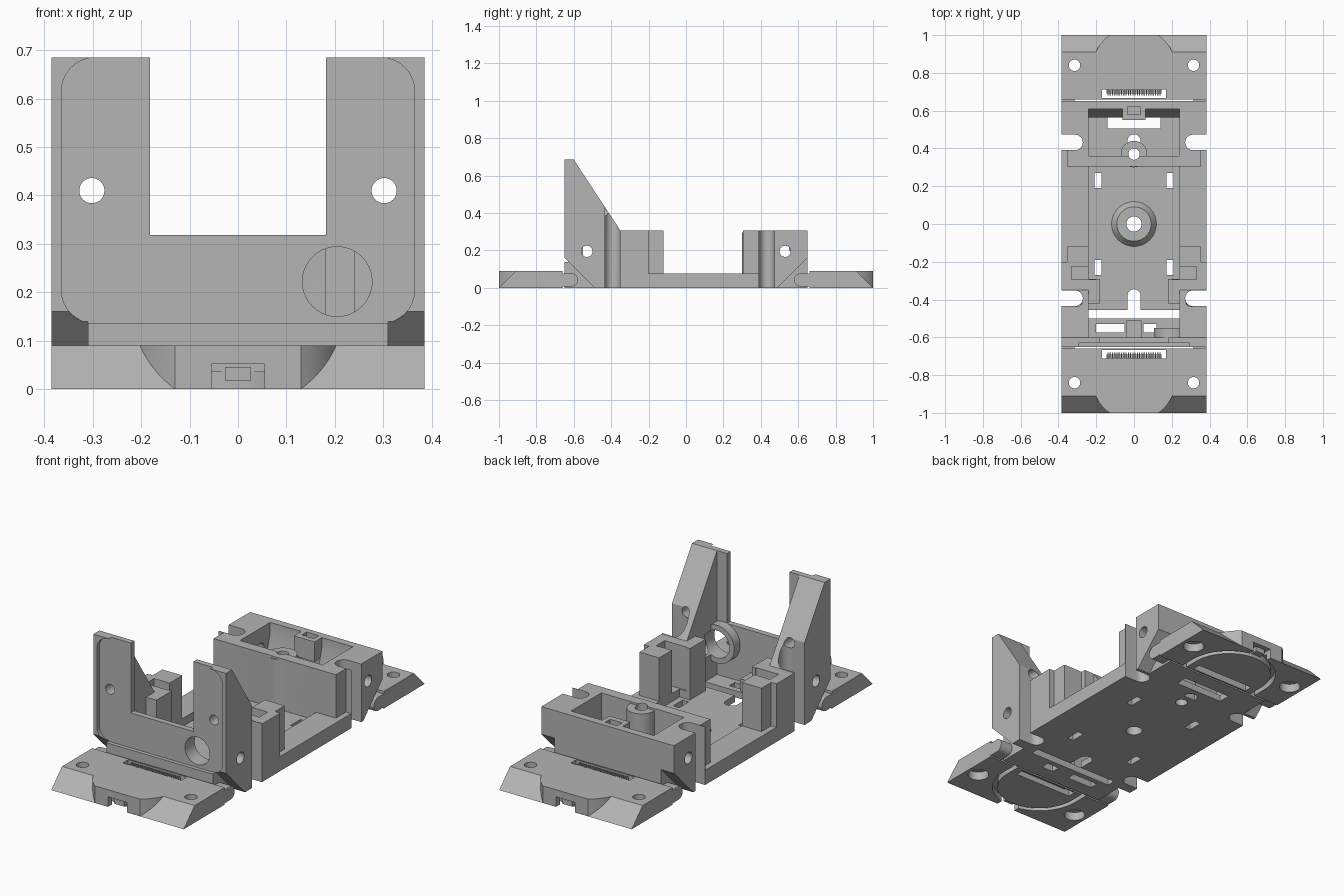
import bpy, bmesh, math
from mathutils import Vector

cube = bpy.data.objects.get("Cube")
if cube:
    bpy.data.objects.remove(cube)

mat = bpy.data.materials.new("matte grey")
mat.use_nodes = True
GREY = (0.46, 0.46, 0.46, 1)
mat.diffuse_color = GREY
mat.node_tree.nodes["Principled BSDF"].inputs["Base Color"].default_value = GREY


def prism(points, axis, lo, hi, name="tool", top_scale=1):
    """Extrude a 2D outline along an axis, keeping the other axes in order."""
    bm = bmesh.new()
    rings = []
    mid = sum((Vector(p) for p in points), Vector((0, 0))) / len(points)
    for level, k in ((lo, 1), (hi, top_scale)):
        ring = []
        for p in points:
            co = list(mid + (Vector(p) - mid) * k)
            co.insert(axis, level)
            ring.append(bm.verts.new(co))
        rings.append(ring)
    n = len(points)
    for ring in rings:
        bm.faces.new(ring)
    for i in range(n):
        j = (i + 1) % n
        bm.faces.new((rings[0][i], rings[0][j], rings[1][j], rings[1][i]))
    bmesh.ops.recalc_face_normals(bm, faces=bm.faces)
    mesh = bpy.data.meshes.new(name)
    bm.to_mesh(mesh)
    bm.free()
    mesh.materials.append(mat)
    ob = bpy.data.objects.new(name, mesh)
    bpy.context.collection.objects.link(ob)
    return ob


def box(x0, x1, y0, y1, z0, z1, name="tool"):
    y0, y1 = sorted((y0, y1))
    x0, x1 = sorted((x0, x1))
    return prism([(x0, y0), (x1, y0), (x1, y1), (x0, y1)], 2, z0, z1, name)


def arc(u, v, r, start, end, n):
    return [(u + r * math.cos(math.radians(start + (end - start) * i / n)),
             v + r * math.sin(math.radians(start + (end - start) * i / n)))
            for i in range(n + 1)]


def cyl(u, v, r, axis, lo, hi, name="tool", top_scale=1):
    return prism(arc(u, v, r, 0, 360, 40)[:-1], axis, lo, hi, name, top_scale)


def combine(target, operation, *tools):
    for tool in tools:
        tool.hide_render = True
        mod = target.modifiers.new("shape", 'BOOLEAN')
        mod.operation = operation
        mod.solver = 'EXACT'
        mod.object = tool
        bpy.context.view_layer.objects.active = target
        bpy.ops.object.modifier_apply(modifier=mod.name)
        bpy.data.objects.remove(tool)


def add(target, *tools):
    combine(target, 'UNION', *tools)


def cut(target, *tools):
    combine(target, 'DIFFERENCE', *tools)


def smooth(ob):
    bpy.ops.object.select_all(action='DESELECT')
    ob.select_set(True)
    bpy.context.view_layer.objects.active = ob
    bpy.ops.object.shade_smooth_by_angle(angle=math.radians(30))


W, IN = 0.385, 0.24        # half width, half width of the channel
FLOOR, RAIL, DECK = 0.035, 0.077, 0.305

# Base tray with raised side rails and the rear box
body = box(-W, W, -0.65, 0.65, 0, RAIL, "body")
add(body, box(-W, W, 0.305, 0.65, 0, DECK))
cut(body, box(-IN, IN, -0.6, 0.305, FLOOR, 1),
    box(-IN, IN, 0.36, 0.61, FLOOR, 1))

# Front uprights, side walls and inner columns
side = [(-0.65, 0), (-0.65, 0.685), (-0.6, 0.685), (-0.35, DECK),
        (-0.12, DECK), (-0.12, 0)]
for s in (-1, 1):
    lo, hi = sorted((s * IN, s * W))
    add(body, prism(side, 0, lo, hi),
        box(s * 0.18, s * 0.26, -0.42, -0.29, 0, DECK))
    cut(body, box(s * 0.2, s * 0.33, -0.295, -0.225, RAIL, 1))

# U-shaped front wall with a boss behind the round window
add(body, box(-0.26, 0.26, -0.65, -0.6, 0, 0.318),
    cyl(0.205, 0.222, 0.1, 1, -0.61, -0.55))
for s in (-1, 1):
    add(body, box(s * 0.182, s * 0.26, -0.65, -0.6, 0.2, 0.685))
cut(body, cyl(0.205, 0.222, 0.072, 1, -0.7, -0.5))

# Shallow rounded recess in the front wall
frame = []
for cx, cz, a in ((0.295, 0.615, 0), (-0.295, 0.615, 90),
                  (-0.295, 0.205, 180), (0.295, 0.205, 270)):
    frame += arc(cx, cz, 0.07, a, a + 90, 8)
cut(body, prism(frame, 1, -0.7, -0.63))

# Rear box fittings: screw boss and clip block
add(body, cyl(0, 0.37, 0.07, 2, 0.02, DECK - 0.01),
    box(-0.06, 0.06, 0.55, 0.62, 0.2, DECK))
for s in (-1, 1):
    add(body, prism([(0.565, 0.1), (0.62, 0.1), (0.62, 0.28)], 0,
                    *sorted((s * 0.06, s * 0.25))))
cut(body, cyl(0, 0.37, 0.03, 2, -1, 1), box(-0.035, 0.035, 0.58, 0.62, 0.25, 1),
    box(-0.14, 0.14, 0.505, 0.57, -1, 0.08),
    prism(arc(0, 0.44, 0.035, 0, 180, 10) + [(-0.035, 0.43), (0.035, 0.43)], 2, -1, 0.2))

# Raised ring in the middle of the floor
add(body, cyl(0, 0, 0.13, 2, 0.02, RAIL - 0.005, top_scale=0.7))
cut(body, cyl(0, 0, 0.04, 2, -1, 1))

# Floor openings behind the front wall, and a centre post
add(body, box(-0.04, 0.04, -0.61, -0.51, 0.01, 0.1))
cut(body, box(-0.25, 0.25, -0.5, -0.455, -1, RAIL + 0.01),
    prism(arc(0, -0.38, 0.035, 0, 180, 10) + [(-0.035, -0.47), (0.035, -0.47)], 2, -1, 0.2),
    box(-0.2, -0.05, -0.575, -0.53, -1, 0.1),
    box(0.05, 0.12, -0.575, -0.53, -1, 0.1))

# Repeated cuts on both sides and both ends
for s in (-1, 1):
    cut(body, cyl(s * 0.302, 0.41, 0.026, 1, -0.7, -0.3))
    for e, slot_y in ((-1, -0.393), (1, 0.432)):
        notch = arc(0.312, slot_y, 0.041, 90, 270, 14)
        notch += [(0.5, slot_y - 0.041), (0.5, slot_y + 0.041)]
        hinge = [(e * 0.48, -0.01), (e * 0.66, 0.17), (e * 0.66, -0.01)]
        cut(body,
            prism([(s * x, y) for x, y in notch], 2, -1, 1),
            cyl(e * 0.53, 0.195, 0.03, 0, *sorted((s * 0.2, s * 0.5))),
            prism(hinge, 0, *sorted((s * 0.31, s * 0.5))),
            box(s * 0.173, s * 0.208, e * 0.19, e * 0.27, -1, 0.1))
    cut(body, box(s * 0.355, s * 0.5, -0.2, -0.1, RAIL, 1),
        box(s * 0.355, s * 0.5, 0.29, 0.39, RAIL, 1))
smooth(body)


def end_flap(e, name):
    # Sloped plate with a rounded nose
    outline = [(e * y, z) for y, z in ((0.66, 0), (0.66, 0.09), (0.91, 0.09), (1, 0))]
    flap = prism(outline, 0, -W, W, name)
    nose = arc(0, 0.82, 0.222, 54, 126, 1)
    nose = arc(0, 0.82, 0.222, 0, 54, 12) + arc(0, 0.82, 0.222, 126, 180, 12)
    add(flap, prism([(x, e * min(y, 1)) for x, y in nose], 2, 0, 0.09))
    # Hinge tongues with rounded ends
    tongue = arc(0.612, 0.042, 0.035, 90, 270, 12) + [(0.67, 0.007), (0.67, 0.077)]
    for s in (-1, 1):
        add(flap, prism([(e * y, z) for y, z in tongue], 0,
                        *sorted((s * 0.315, s * W))))
        cut(flap, cyl(s * 0.315, e * 0.84, 0.03, 2, -1, 1),
            cyl(s * 0.315, e * 0.84, 0.052, 2, -1, 0.045))
    # Arched groove underneath, toothed slot and latch opening
    groove = arc(0, 0.74, 0.235, 0, 180, 24) + [(-0.235, 0.6), (-0.21, 0.6)]
    groove += arc(0, 0.74, 0.21, 180, 0, 24) + [(0.21, 0.6), (0.235, 0.6)]
    cut(flap, prism([(x, e * y) for x, y in groove], 2, -0.1, 0.035),
        box(-0.17, 0.17, e * 0.668, e * 0.712, -1, 1),
        box(-0.055, 0.055, e * 0.95, e * 1.1, -1, 0.052))
    add(flap, box(-0.145, 0.145, e * 0.69, e * 0.72, 0.03, 0.07))
    # Latch tongue in the end opening
    add(flap, box(-0.027, 0.027, e * 0.94, e * 0.985, 0.018, 0.045))
    smooth(flap)
    # Row of fine teeth
    for i in range(24):
        x = -0.138 + i * 0.012
        box(x - 0.003, x + 0.003, e * 0.68, e * 0.713, 0.03, 0.088, name + "_tooth")


end_flap(-1, "front_flap")
end_flap(1, "rear_flap")
